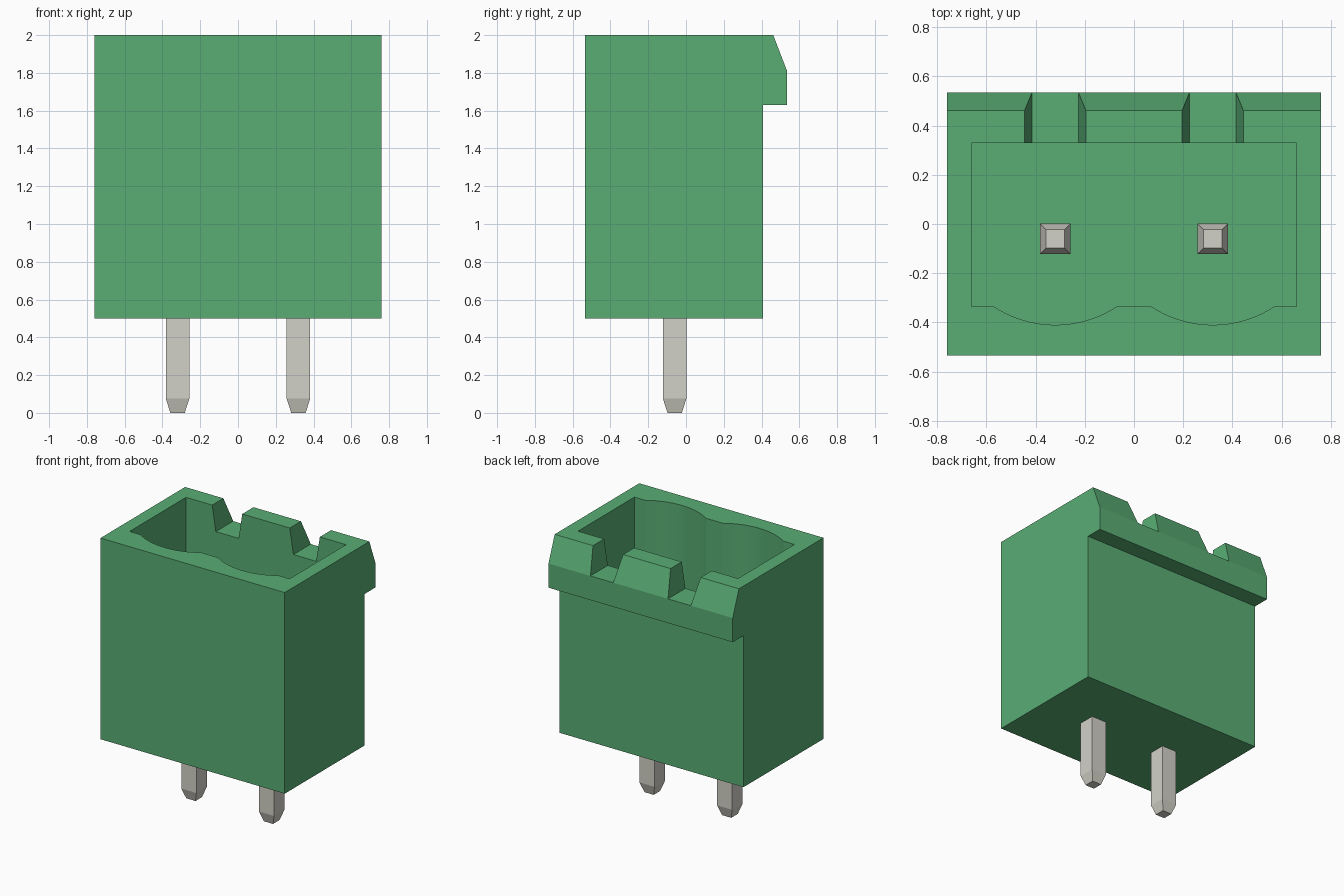
import bpy
import bmesh
import math

cube = bpy.data.objects.get("Cube")
if cube:
    bpy.data.objects.remove(cube, do_unlink=True)

PITCH = 0.32      # pin offset from the centre
PIN_Y = -0.06
TOP = 2.0
FLOOR = 0.90      # bottom of the plug cavity


def material(name, rgb):
    mat = bpy.data.materials.new(name)
    mat.use_nodes = True
    mat.diffuse_color = (*rgb, 1)
    mat.node_tree.nodes["Principled BSDF"].inputs["Base Color"].default_value = (*rgb, 1)
    return mat


green = material("housing green", (0.100, 0.418, 0.175))
metal = material("pin metal", (0.645, 0.638, 0.573))


def make_object(name, bm, mat):
    bmesh.ops.recalc_face_normals(bm, faces=bm.faces)
    mesh = bpy.data.meshes.new(name)
    bm.to_mesh(mesh)
    bm.free()
    mesh.materials.append(mat)
    obj = bpy.data.objects.new(name, mesh)
    bpy.context.collection.objects.link(obj)
    return obj


def prism(name, points, offset, mat):
    """Extrude a closed outline of 3D points by an offset."""
    bm = bmesh.new()
    face = bm.faces.new([bm.verts.new(p) for p in points])
    result = bmesh.ops.extrude_face_region(bm, geom=[face], use_keep_orig=True)
    verts = [g for g in result["geom"] if isinstance(g, bmesh.types.BMVert)]
    bmesh.ops.translate(bm, verts=verts, vec=offset)
    return make_object(name, bm, mat)


def cut(target, cutter):
    """Subtract the cutter, apply, and remove it."""
    cutter.hide_render = True
    mod = target.modifiers.new("cut", 'BOOLEAN')
    mod.operation = 'DIFFERENCE'
    mod.solver = 'EXACT'
    mod.object = cutter
    bpy.context.view_layer.objects.active = target
    bpy.ops.object.modifier_apply(modifier=mod.name)
    bpy.data.objects.remove(cutter, do_unlink=True)


# Housing: side profile with the latch lip at the back
profile = [(-0.535, 0.5), (0.408, 0.5), (0.408, 1.63), (0.535, 1.63),
           (0.535, 1.81), (0.462, TOP), (-0.535, TOP)]
housing = prism("housing", [(-0.76, y, z) for y, z in profile], (1.52, 0, 0), green)

# Plug cavity: rectangle with a shallow arc bulging forward at each pin
outline = [(0.66, 0.33), (-0.66, 0.33), (-0.66, -0.335)]
half, sag, steps = 0.25, 0.075, 16
radius = (half ** 2 + sag ** 2) / (2 * sag)
spread = math.asin(half / radius)
for cx in (-PITCH, PITCH):
    for i in range(steps + 1):
        a = spread * (2 * i / steps - 1)
        outline.append((cx + radius * math.sin(a),
                        -0.335 - sag + radius * (1 - math.cos(a))))
outline.append((0.66, -0.335))
cut(housing, prism("cavity_cutter", [(x, y, FLOOR) for x, y in outline], (0, 0, 1.3), green))

# Two tapered notches through the back wall
for cx in (-PITCH, PITCH):
    notch = [(cx - 0.094, 0.2, 1.81), (cx + 0.094, 0.2, 1.81),
             (cx + 0.14, 0.2, 2.1), (cx - 0.14, 0.2, 2.1)]
    cut(housing, prism("notch_cutter", notch, (0, 0.5, 0), green))

# Smooth the cavity arcs only
bpy.ops.object.select_all(action='DESELECT')
housing.select_set(True)
bpy.context.view_layer.objects.active = housing
bpy.ops.object.shade_smooth_by_angle(angle=math.radians(15))

# Square pins with tapered ends, passing up through the cavity floor
for name, cx in (("right_pin", -PITCH), ("left_pin", PITCH)):
    bm = bmesh.new()
    rings = []
    for z, h in ((0, 0.038), (0.075, 0.062), (1.575, 0.062), (1.65, 0.038)):
        rings.append([bm.verts.new((cx + sx * h, PIN_Y + sy * h, z))
                      for sx, sy in ((-1, -1), (1, -1), (1, 1), (-1, 1))])
    for lower, upper in zip(rings, rings[1:]):
        for i in range(4):
            j = (i + 1) % 4
            bm.faces.new((lower[i], lower[j], upper[j], upper[i]))
    bm.faces.new(rings[0])
    bm.faces.new(rings[-1])
    make_object(name, bm, metal)
